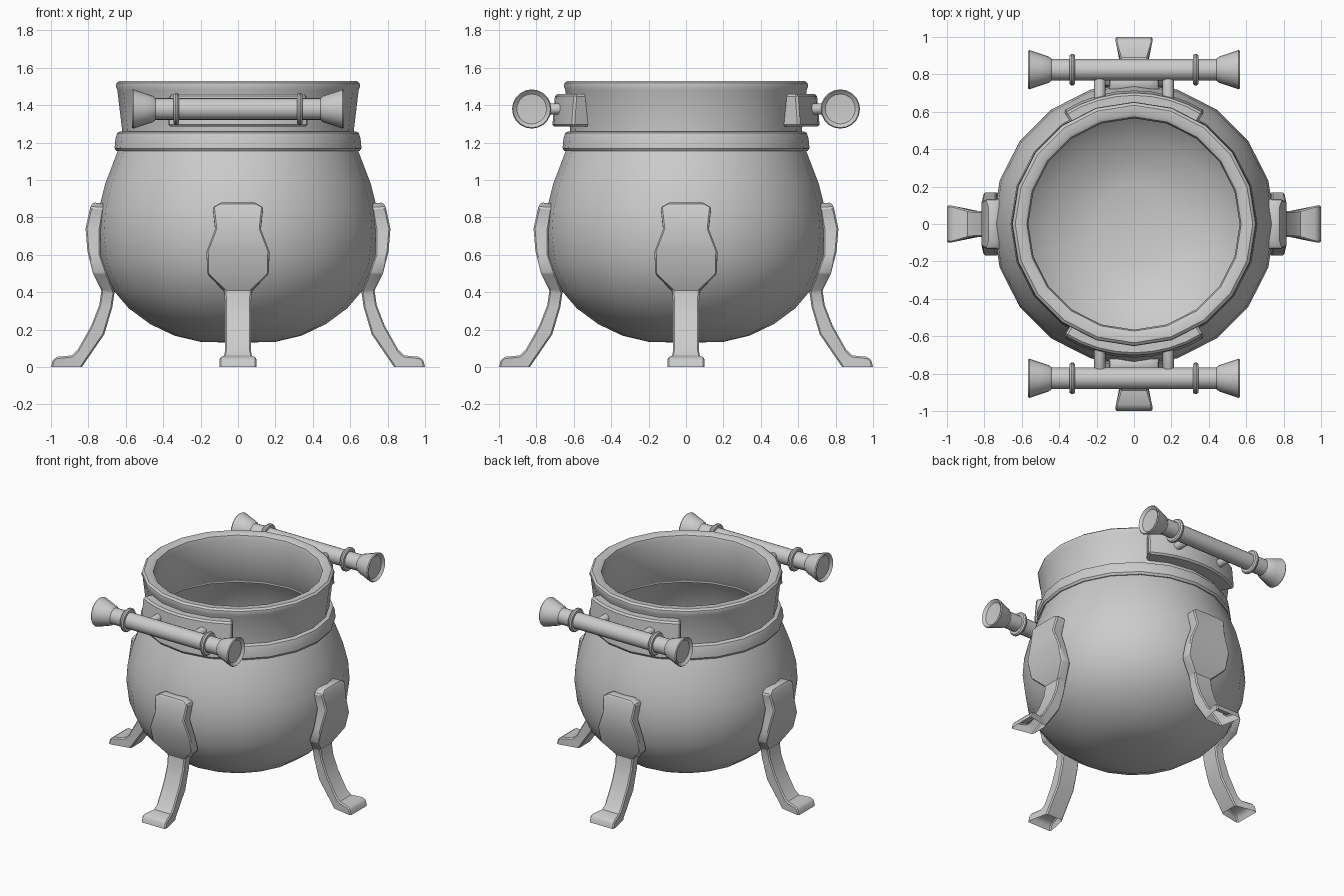
import bpy, bmesh, math
from mathutils import Matrix, Vector

if "Cube" in bpy.data.objects:
    bpy.data.objects.remove(bpy.data.objects["Cube"])


def finish(name, bm, angle=35, bevel=0):
    bmesh.ops.recalc_face_normals(bm, faces=bm.faces[:])
    me = bpy.data.meshes.new(name)
    bm.to_mesh(me)
    bm.free()
    ob = bpy.data.objects.new(name, me)
    bpy.context.collection.objects.link(ob)
    bpy.ops.object.select_all(action='DESELECT')
    ob.select_set(True)
    bpy.context.view_layer.objects.active = ob
    if bevel:
        m = ob.modifiers.new("bevel", 'BEVEL')
        m.width = bevel
        m.segments = 1
        m.limit_method = 'ANGLE'
        m.angle_limit = math.radians(40)
        bpy.ops.object.modifier_apply(modifier="bevel")
    bpy.ops.object.shade_smooth_by_angle(angle=math.radians(angle))
    return ob


def lathe(name, profile, n=20, matrix=Matrix(), closed=False, angle=35):
    """Revolve (radius, height) points around z, then place with matrix."""
    bm = bmesh.new()
    vs = [bm.verts.new((r, 0, z)) for r, z in profile]
    pairs = list(zip(vs, vs[1:])) + ([(vs[-1], vs[0])] if closed else [])
    edges = [bm.edges.new(p) for p in pairs]
    bmesh.ops.spin(bm, geom=vs + edges, cent=(0, 0, 0), axis=(0, 0, 1),
                   angle=math.tau, steps=n)
    bmesh.ops.remove_doubles(bm, verts=bm.verts[:], dist=1e-4)
    bm.transform(matrix)
    return finish(name, bm, angle)


def loft(name, sections, matrix=Matrix(), bevel=0, open_sole=False):
    """Skin a row of four-point sections into a solid strip."""
    bm = bmesh.new()
    rings = [[bm.verts.new(p) for p in s] for s in sections]
    for a, b in zip(rings, rings[1:]):
        for i in range(4):
            j = (i + 1) % 4
            bm.faces.new((a[i], a[j], b[j], b[i]))
    bm.faces.new(rings[0])
    bm.faces.new(rings[-1])
    if open_sole:
        sole = [f for f in bm.faces if all(v.co.z < 0.001 for v in f.verts)]
        bmesh.ops.delete(bm, geom=sole, context='FACES')
    bm.transform(matrix)
    return finish(name, bm, 30, bevel)


# Pot: outer belly, flared neck, rounded lip, then the thin inner wall
lathe("pot_body", [
    (0, .13), (.2, .135), (.34, .168), (.47, .23), (.585, .315), (.67, .415),
    (.735, .55), (.755, .71), (.745, .84), (.71, .98), (.645, 1.15),
    (.62, 1.2), (.62, 1.27), (.645, 1.48), (.653, 1.5), (.65, 1.518),
    (.635, 1.53), (.59, 1.53), (.573, 1.52), (.565, 1.49), (.575, 1.2),
    (.62, 1.14), (.69, .975), (.725, .84), (.735, .71), (.715, .555),
    (.65, .425), (.57, .33), (.46, .25), (.33, .188), (.208, .155), (0, .155)])

# Collar band under the neck
lathe("collar_ring", [(.6, 1.155), (.65, 1.155), (.66, 1.17), (.655, 1.225),
                      (.645, 1.252), (.63, 1.26), (.6, 1.26)], closed=True)

# Handles: flared bar, two rings, curved neck plate and pegs, front and back
for side, s in (("front", -1), ("back", 1)):
    place = Matrix.Translation((0, s * .825, 1.38)) @ Matrix.Rotation(math.pi / 2, 4, 'Y')
    half = [(0, .545), (.08, .55), (.1, .567), (.105, .56), (.085, .5),
            (.07, .455), (.058, .44)]
    lathe(side + "_handle_bar", half + [(r, -z) for r, z in reversed(half)], 20, place)
    for tag, x in (("left", -.33), ("right", .33)):
        ring = [(.05, x - .014), (.077, x - .014), (.085, x - .005),
                (.085, x + .005), (.077, x + .014), (.05, x + .014)]
        lathe(f"{side}_handle_ring_{tag}", ring, 20, place, closed=True)
    plate = []
    for i in range(9):
        a = math.radians(58 + 64 * i / 8)
        plate.append([(r * math.cos(a), s * r * math.sin(a), z) for r, z in
                      ((.59, 1.285), (.715, 1.285), (.7, 1.46), (.62, 1.46))])
    loft(side + "_handle_plate", plate, bevel=.012)
    for tag, x in (("left", -.183), ("right", .183)):
        peg = Matrix.Translation((x, s * .62, 1.38)) @ Matrix.Rotation(-s * math.pi / 2, 4, 'X')
        lathe(f"{side}_handle_peg_{tag}",
              [(0, 0), (.03, 0), (.03, .165), (.02, .18), (0, .185)], 12, peg)

# Legs: outer (x, z), inner (x, z), half width, from hip to toe
leg = [(.775, .88, .715, .875, .09), (.79, .855, .715, .85, .135),
       (.815, .74, .735, .73, .122), (.805, .62, .735, .6, .168),
       (.775, .5, .70, .5, .165), (.73, .41, .66, .4, .072),
       (.742, .33, .672, .32, .07), (.785, .22, .715, .175, .07),
       (.857, .092, .835, 0, .07), (.89, .062, .86, 0, .075),
       (.965, .055, .97, 0, .097), (.99, .04, 1.0, 0, .1)]
sections = [[(xo, -w, zo), (xo, w, zo), (xi, w, zi), (xi, -w, zi)]
            for xo, zo, xi, zi, w in leg]
for i, side in enumerate(("right", "back", "left", "front")):
    loft(side + "_leg", sections, Matrix.Rotation(i * math.pi / 2, 4, 'Z'),
         bevel=.008, open_sole=True)
